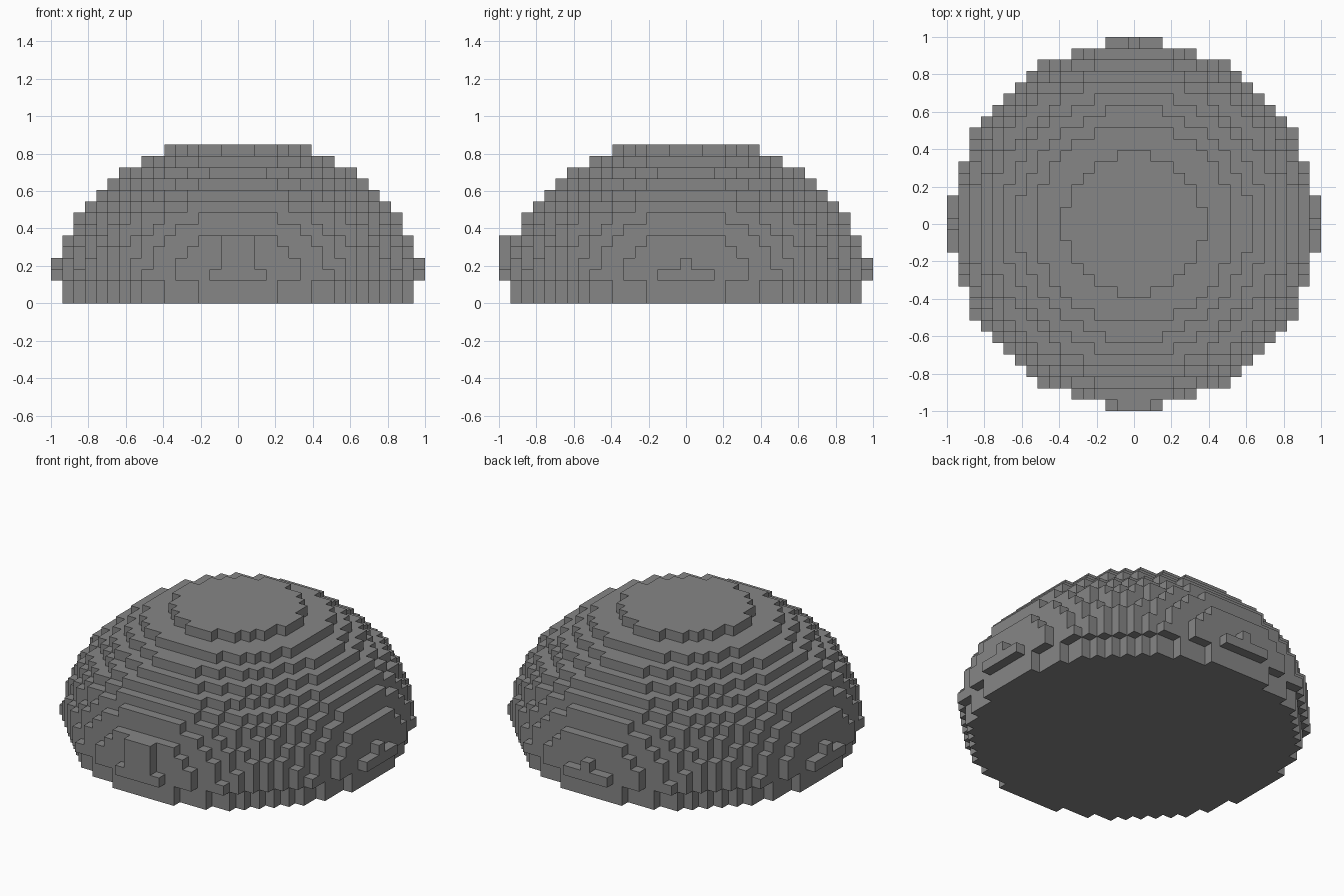
import bpy
import bmesh
from mathutils import Vector

if "Cube" in bpy.data.objects:
    bpy.data.objects.remove(bpy.data.objects["Cube"], do_unlink=True)

CELL = 2 / 33
REACH = 16

stone = bpy.data.materials.new("stone_grey")
stone.use_nodes = True
stone.diffuse_color = (0.24, 0.24, 0.24, 1)
stone.node_tree.nodes["Principled BSDF"].inputs["Base Color"].default_value = (0.24, 0.24, 0.24, 1)

DIRECTIONS = [Vector(d) for d in
              ((1, 0, 0), (-1, 0, 0), (0, 1, 0), (0, -1, 0), (0, 0, 1), (0, 0, -1))]


def block_object(name, cells, neighbours=frozenset()):
    """Skin a set of grid cells, keeping only the exposed faces."""
    solid = cells | neighbours
    bm = bmesh.new()
    for cell in sorted(cells):
        middle = Vector(cell) + Vector((0, 0, 0.5))
        for d in DIRECTIONS:
            if tuple(int(a + b) for a, b in zip(cell, d)) in solid:
                continue
            u = Vector((d.y, d.z, d.x))
            v = d.cross(u)
            corners = [middle + (d + u * a + v * b) / 2
                       for a, b in ((1, 1), (-1, 1), (-1, -1), (1, -1))]
            bm.faces.new([bm.verts.new(c * CELL) for c in corners])
    bmesh.ops.remove_doubles(bm, verts=bm.verts, dist=CELL / 100)
    mesh = bpy.data.meshes.new(name)
    bm.to_mesh(mesh)
    bm.free()
    mesh.materials.append(stone)
    obj = bpy.data.objects.new(name, mesh)
    bpy.context.collection.objects.link(obj)
    return obj


# Stepped dome: squared radius of each layer, from the ground up
layers = [237, 237, 260, 256, 245, 237, 222, 208, 186, 161, 133, 105, 75, 38]
span = range(-REACH, REACH + 1)
dome = {(x, y, z) for z, limit in enumerate(layers)
        for x in span for y in span if x * x + y * y <= limit}

# Raised panel on the front of the dome
panel = {(x, -REACH, z) for x in (-1, 0, 1) for z in (3, 4, 5)} - dome

block_object("stepped_dome", dome, panel)
block_object("front_panel", panel, dome)
